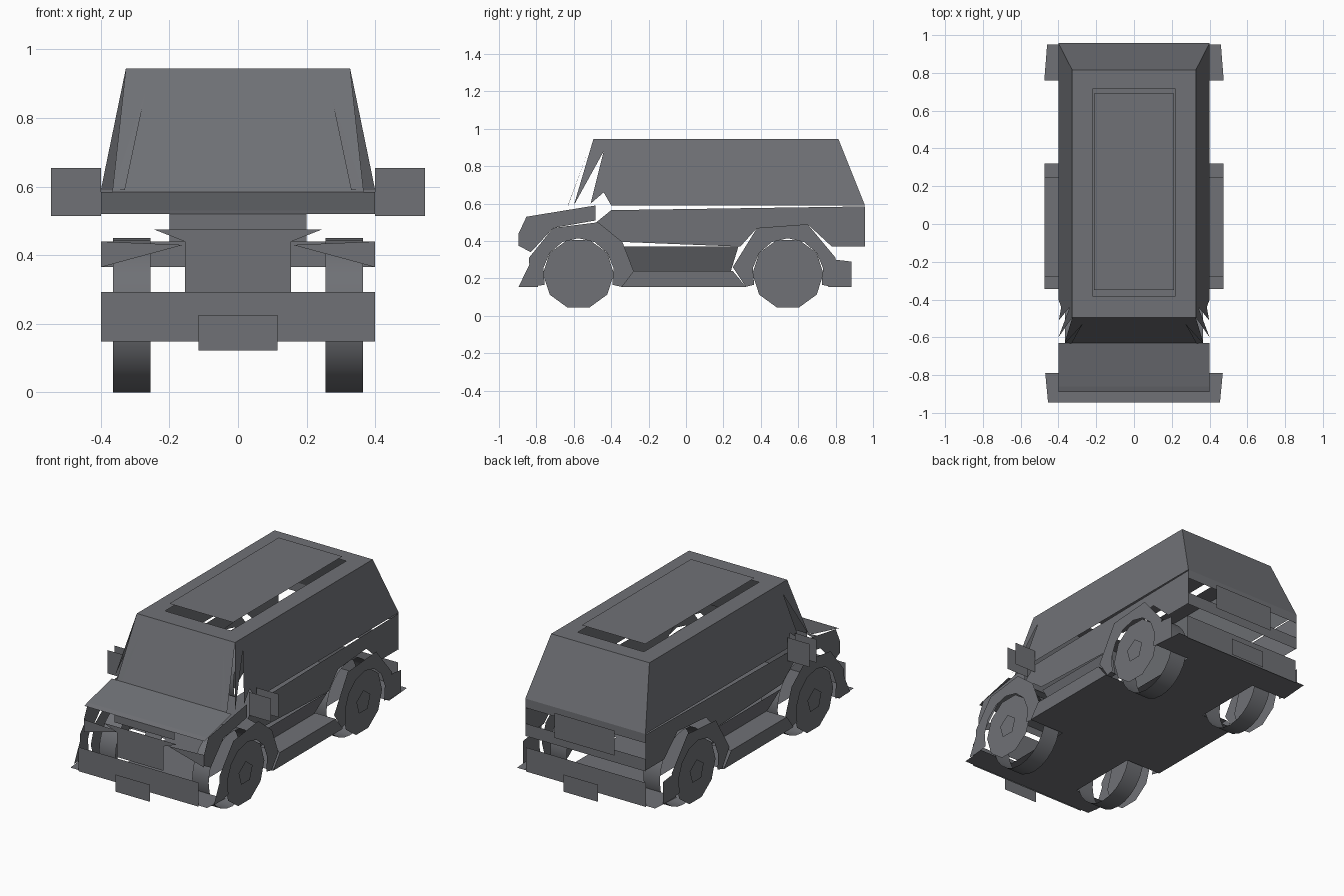
import bpy, bmesh, math
from mathutils import Vector

cube = bpy.data.objects.get("Cube")
if cube:
    bpy.data.objects.remove(cube, do_unlink=True)

paint = bpy.data.materials.new("slate_grey")
paint.use_nodes = True
grey = (0.16, 0.165, 0.18, 1)
paint.diffuse_color = grey
paint.node_tree.nodes["Principled BSDF"].inputs["Base Color"].default_value = grey

HALF, SILL, FLOOR, BOARD = 0.4, 0.59, 0.155, 0.475
ROOF, ROOF_X, ROOF_FRONT, ROOF_BACK = 0.945, 0.327, -0.495, 0.815
BACK, NOSE = 0.957, -0.895
AXLE = 0.225


def finish(name, bm, mirror):
    mesh = bpy.data.meshes.new(name)
    bm.to_mesh(mesh)
    bm.free()
    mesh.materials.append(paint)
    obj = bpy.data.objects.new(name, mesh)
    bpy.context.collection.objects.link(obj)
    if mirror:
        obj.modifiers.new("Mirror", "MIRROR").merge_threshold = 0.0001
    return obj


def sheet(name, points, out, mirror=False):
    """Flat panel through the points, facing the out direction."""
    bm = bmesh.new()
    face = bm.faces.new([bm.verts.new(p) for p in points])
    face.normal_update()
    if face.normal.dot(Vector(out)) < 0:
        face.normal_flip()
    return finish(name, bm, mirror)


def side(name, profile, x=HALF):
    """Mirrored side panel from a (y, z) profile; x may follow height."""
    at = x if callable(x) else (lambda z: x)
    return sheet(name, [(at(z), y, z) for y, z in profile], (1, 0, 0), True)


def plate(name, x0, x1, z0, z1, y, mirror=False):
    """Upright panel facing the front or the back."""
    pts = [(x0, y, z0), (x1, y, z0), (x1, y, z1), (x0, y, z1)]
    return sheet(name, pts, (0, y, 0), mirror)


def lean(z):
    """Inward lean of the cabin sides."""
    return HALF - (HALF - ROOF_X) * (z - SILL) / (ROOF - SILL)


def across(name, x0, y0, z0, x1, y1, z1, out):
    """Symmetric panel between two crosswise edges."""
    return sheet(name, [(-x0, y0, z0), (x0, y0, z0), (x1, y1, z1), (-x1, y1, z1)], out)


# Cabin
side("cabin_side", [(ROOF_FRONT, ROOF), (-0.44, 0.88), (-0.51, 0.6), (-0.44, 0.66),
                    (-0.4, SILL), (BACK, SILL), (ROOF_BACK, ROOF)], lean)
side("windscreen_pillar", [(-0.6, SILL), (-0.44, 0.88), (ROOF_FRONT, ROOF)], lean)
sheet("pillar_trim", [(0.365, -0.63, SILL), (0.33, -0.632, SILL), (0.27, -0.525, 0.875)],
      (0, -1, 0), True)
across("windscreen", 0.367, -0.63, 0.58, ROOF_X, ROOF_FRONT, ROOF, (0, -1, 0))
across("tailgate_window", HALF, BACK, SILL, ROOF_X, ROOF_BACK, ROOF, (0, 1, 0))

# Roof frame around the opening, with the raised panel above it
OPEN_X, OPEN_FRONT, OPEN_BACK = 0.22, -0.38, 0.715
UP = (0, 0, 1)
across("roof_front", ROOF_X, ROOF_FRONT, ROOF, ROOF_X, OPEN_FRONT, ROOF, UP)
across("roof_back", ROOF_X, OPEN_BACK, ROOF, ROOF_X, ROOF_BACK, ROOF, UP)
sheet("roof_rail", [(OPEN_X, OPEN_FRONT, ROOF), (ROOF_X, OPEN_FRONT, ROOF),
                    (ROOF_X, OPEN_BACK, ROOF), (OPEN_X, OPEN_BACK, ROOF)], UP, True)
across("roof_panel", 0.212, -0.35, 0.98, 0.212, 0.69, 0.98, UP)

# Lower body sides
side("lower_side", [(-0.48, 0.5), (-0.4, 0.565), (BACK, 0.585), (BACK, 0.37),
                    (0.78, 0.37), (0.65, 0.49), (0.38, 0.47), (0.29, 0.37), (-0.34, 0.395)])
side("front_fender", [(NOSE, 0.44), (-0.853, 0.53), (-0.484, SILL), (-0.484, 0.51),
                      (-0.71, 0.47), (-0.83, 0.34), (NOSE, 0.375)])
LEDGE = 0.34
sheet("rocker_panel", [(HALF, -0.33, 0.37), (HALF, 0.28, 0.37),
                       (LEDGE, 0.24, 0.24), (LEDGE, -0.29, 0.24)], (1, 0, -1), True)
side("skirt", [(-0.345, FLOOR), (0.32, FLOOR), (0.25, 0.24), (-0.28, 0.24)], BOARD)
sheet("running_board", [(LEDGE, -0.28, 0.24), (BOARD, -0.28, 0.24),
                        (BOARD, 0.25, 0.24), (LEDGE, 0.25, 0.24)], UP, True)

# Hood and nose
across("hood", HALF, -0.63, 0.585, HALF, -0.86, 0.53, UP)
across("hood_lip", HALF, -0.86, 0.53, HALF, -0.89, 0.52, (0, -1, 0))
GRILLE = -0.93
plate("grille", -0.155, 0.155, 0.293, 0.44, GRILLE)
across("grille_flare", 0.155, GRILLE, 0.44, 0.245, GRILLE, 0.475, (0, -1, 0))
plate("grille_top", -0.2, 0.2, 0.475, 0.52, -0.89)
sheet("lamp_corner", [(HALF, NOSE, 0.365), (HALF, NOSE, 0.44), (0.16, NOSE, 0.43)],
      (0, -1, 0), True)

# Back panels
plate("tailgate_sill", -HALF, HALF, 0.535, SILL, BACK)
plate("tailgate_band", -HALF, HALF, 0.365, 0.44, BACK)
plate("tailgate_recess", -0.2, 0.2, 0.41, 0.56, 0.965)

# Bumpers and number plates
for name, y in (("front", -0.945), ("rear", 0.95)):
    plate(name + "_bumper", -HALF, HALF, 0.148, 0.293, y)
    plate(name + "_number_plate", -0.115, 0.115, 0.122, 0.225, math.copysign(1, y))
side("front_bumper_end", [(NOSE, FLOOR), (-0.79, FLOOR), (-0.83, 0.29)], 0.465)
side("rear_bumper_end", [(0.76, FLOOR), (0.885, FLOOR), (0.885, 0.29), (0.8, 0.3)], 0.465)

# Floor with wheel cut-outs
WELL = 0.24
outline = [(0, -0.945), (0.455, -0.945), (0.47, -0.79), (WELL, -0.79), (WELL, -0.345),
           (BOARD, -0.345), (BOARD, 0.32), (WELL, 0.32), (WELL, 0.76), (BOARD, 0.76),
           (0.46, 0.95), (0, 0.95)]
sheet("floor", [(x, y, FLOOR) for x, y in outline], (0, 0, -1), True)

# Mirrors: front and back plates
for name, y in (("front", -0.465), ("back", -0.395)):
    plate("mirror_" + name, HALF, 0.545, 0.515, 0.655, y, True)


def circle(y, r, sides, start=0.0, arc=math.tau):
    """(y, z) points around a wheel axle."""
    angles = [start + arc * i / sides for i in range(sides)]
    return [(y + r * math.cos(a), AXLE + r * math.sin(a)) for a in angles]


def ring(name, y, x0, r0, x1, r1, sides):
    """Mirrored band between two circles about a wheel axle."""
    bm = bmesh.new()
    a, b = [[bm.verts.new((x, *p)) for p in circle(y, r, sides)]
            for x, r in ((x0, r0), (x1, r1))]
    for i in range(sides):
        j = (i + 1) % sides
        bm.faces.new((a[i], a[j], b[j], b[i]))
    return finish(name, bm, True)


# Wheels: an open tread, with the flat wall standing outside it, level with the arches
# Each arch outline runs front to back, then returns around the tyre
INNER, OUTER, WALL, ARCH = 0.255, 0.365, 0.445, 0.465
wheels = {
    "front": (-0.575, [(-0.83, FLOOR), (-0.84, 0.31), (-0.71, 0.47), (-0.47, 0.5),
                       (-0.34, 0.395), (-0.28, 0.24), (-0.345, FLOOR)]),
    "rear": (0.545, [(0.32, FLOOR), (0.25, 0.26), (0.38, 0.47), (0.65, 0.49),
                     (0.8, 0.31), (0.78, FLOOR)]),
}
for name, (y, arch) in wheels.items():
    tread = ring(name + "_tyre_tread", y, INNER, AXLE, OUTER, AXLE, 24)
    tread.data.shade_smooth()
    ring(name + "_tyre_wall", y, WALL, 0.19, WALL, 0.125, 10)
    ring(name + "_rim", y, WALL, 0.125, WALL, 0.085, 10)
    side(name + "_hub", circle(y, 0.085, 10), WALL)
    side(name + "_hub_cap", circle(y, 0.07, 5, 0.3), WALL + 0.008)
    side(name + "_arch", arch + circle(y, 0.19, 9, -0.1 * math.pi, 1.35 * math.pi), ARCH)
